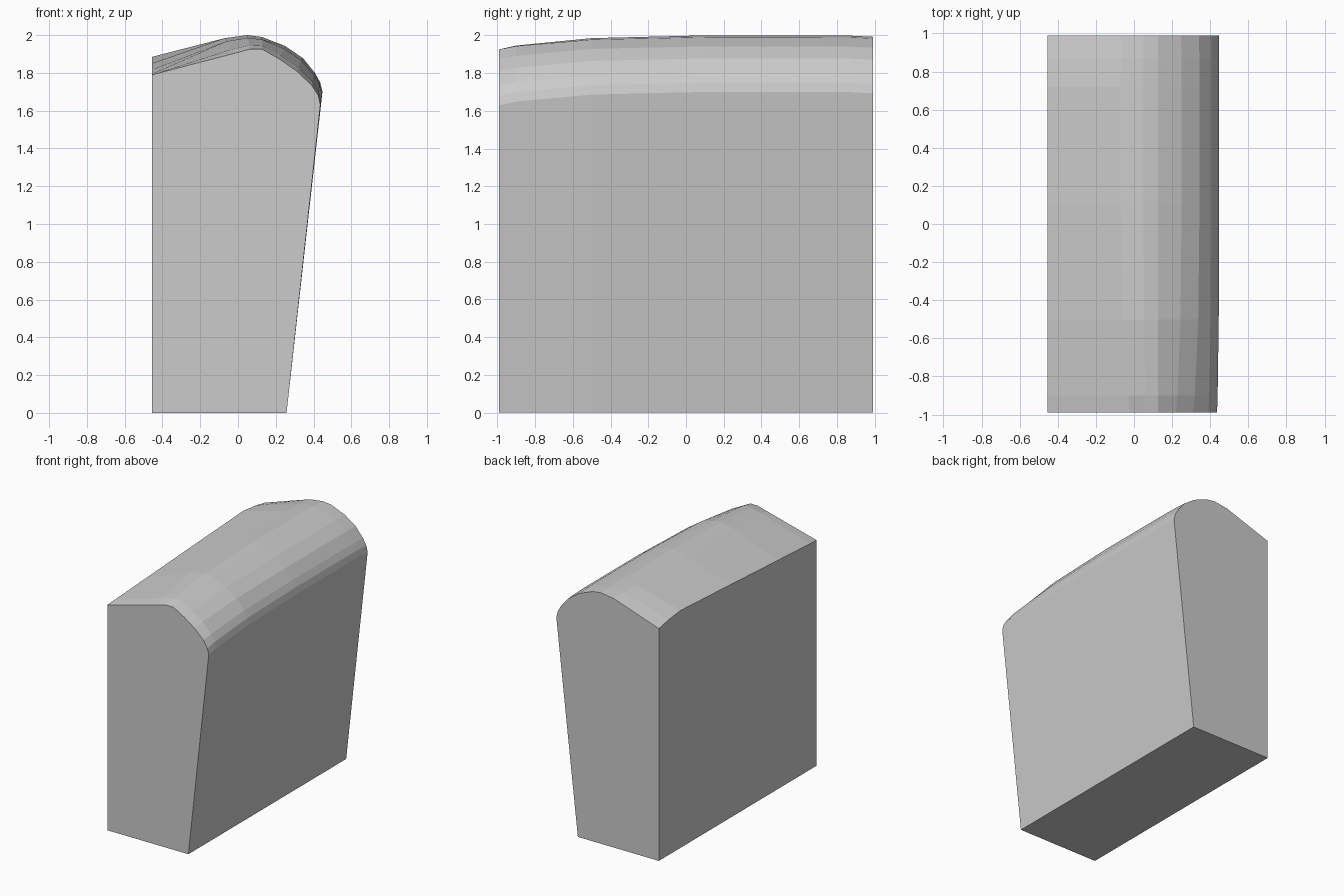
import bpy
import bmesh

cube = bpy.data.objects.get("Cube")
if cube:
    bpy.data.objects.remove(cube, do_unlink=True)

LEFT, FOOT = -0.455, 0.257

# Crown outline (x, z) from crest to outer side: low front end and full height
front = [(-0.02, 1.903), (0.063, 1.926), (0.127, 1.926), (0.22, 1.873),
         (0.31, 1.81), (0.39, 1.735), (0.425, 1.68), (0.436, 1.63)]
full = [(-0.07, 1.984), (0.05, 2.0), (0.127, 1.99), (0.25, 1.942),
        (0.344, 1.878), (0.407, 1.80), (0.435, 1.75), (0.447, 1.70)]

# Stations along the length: y, blend to full height, height of the inner edge
stations = [(-0.99, 0, 1.79), (-0.9, 0.27, 1.795), (-0.5, 0.8, 1.817),
            (0.1, 1, 1.851), (0.72, 1, 1.885), (0.87, 0.98, 1.868),
            (0.99, 0.9, 1.845)]


def section(bm, y, blend, edge_z):
    """One closed ring: foot, inner edge, crown, outer foot."""
    ring = [(LEFT, 0), (LEFT, edge_z)]
    for (x0, z0), (x1, z1) in zip(front, full):
        ring.append((x0 + (x1 - x0) * blend, z0 + (z1 - z0) * blend))
    ring.append((FOOT, 0))
    return [bm.verts.new((x, y, z)) for x, z in ring]


# Loft the block through its stations
bm = bmesh.new()
rings = [section(bm, *s) for s in stations]
for a, b in zip(rings, rings[1:]):
    for i in range(len(a)):
        j = (i + 1) % len(a)
        bm.faces.new((a[i], a[j], b[j], b[i]))
bm.faces.new(rings[0])
bm.faces.new(rings[-1])
bmesh.ops.recalc_face_normals(bm, faces=bm.faces)

mesh = bpy.data.meshes.new("rounded_block")
bm.to_mesh(mesh)
bm.free()
block = bpy.data.objects.new("rounded_block", mesh)
bpy.context.collection.objects.link(block)

# Plain grey
grey = bpy.data.materials.new("plain_grey")
grey.use_nodes = True
colour = (0.6, 0.6, 0.6, 1)
grey.diffuse_color = colour
grey.node_tree.nodes["Principled BSDF"].inputs["Base Color"].default_value = colour
mesh.materials.append(grey)
